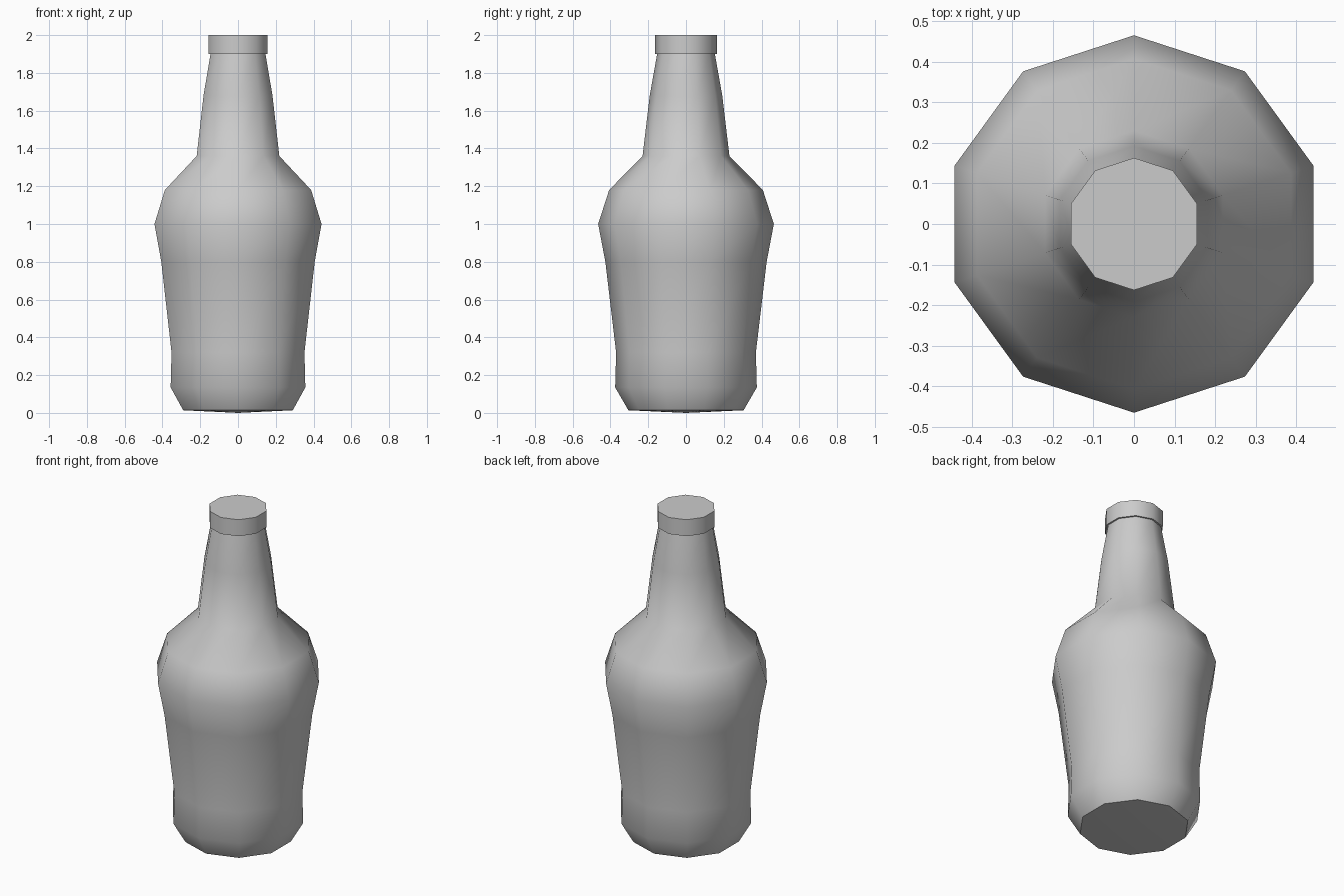
import bpy, bmesh, math

if "Cube" in bpy.data.objects:
    bpy.data.objects.remove(bpy.data.objects["Cube"])

SIDES = 10


def lathe(name, profile, angle):
    """Spin a (radius, z) profile; radius 0 makes a closing point."""
    bm = bmesh.new()
    rings = []
    for r, z in profile:
        if r == 0:
            rings.append([bm.verts.new((0, 0, z))] * SIDES)
        else:
            rings.append([bm.verts.new((r * math.sin(2 * math.pi * i / SIDES),
                                        -r * math.cos(2 * math.pi * i / SIDES), z))
                          for i in range(SIDES)])
    for a, b in zip(rings, rings[1:]):
        for i in range(SIDES):
            j = (i + 1) % SIDES
            # drop duplicate corners at the closing points
            bm.faces.new(list(dict.fromkeys((a[i], a[j], b[j], b[i]))))
    bmesh.ops.recalc_face_normals(bm, faces=bm.faces)
    mesh = bpy.data.meshes.new(name)
    bm.to_mesh(mesh)
    bm.free()
    obj = bpy.data.objects.new(name, mesh)
    bpy.context.collection.objects.link(obj)
    bpy.ops.object.select_all(action='DESELECT')
    obj.select_set(True)
    bpy.context.view_layer.objects.active = obj
    bpy.ops.object.shade_smooth_by_angle(angle=math.radians(angle))
    return obj


# Bottle: base, tapered body, shoulder and neck
lathe("bottle_body", [
    (0, 0.0), (0.305, 0.014), (0.375, 0.135), (0.37, 0.32), (0.427, 0.8),
    (0.465, 1.0), (0.407, 1.18), (0.23, 1.36), (0.192, 1.68), (0.153, 1.9),
    (0, 1.9)], 50)

# Cap on top of the neck
lathe("bottle_cap", [(0, 1.9), (0.163, 1.9), (0.163, 2.0), (0, 2.0)], 50)
